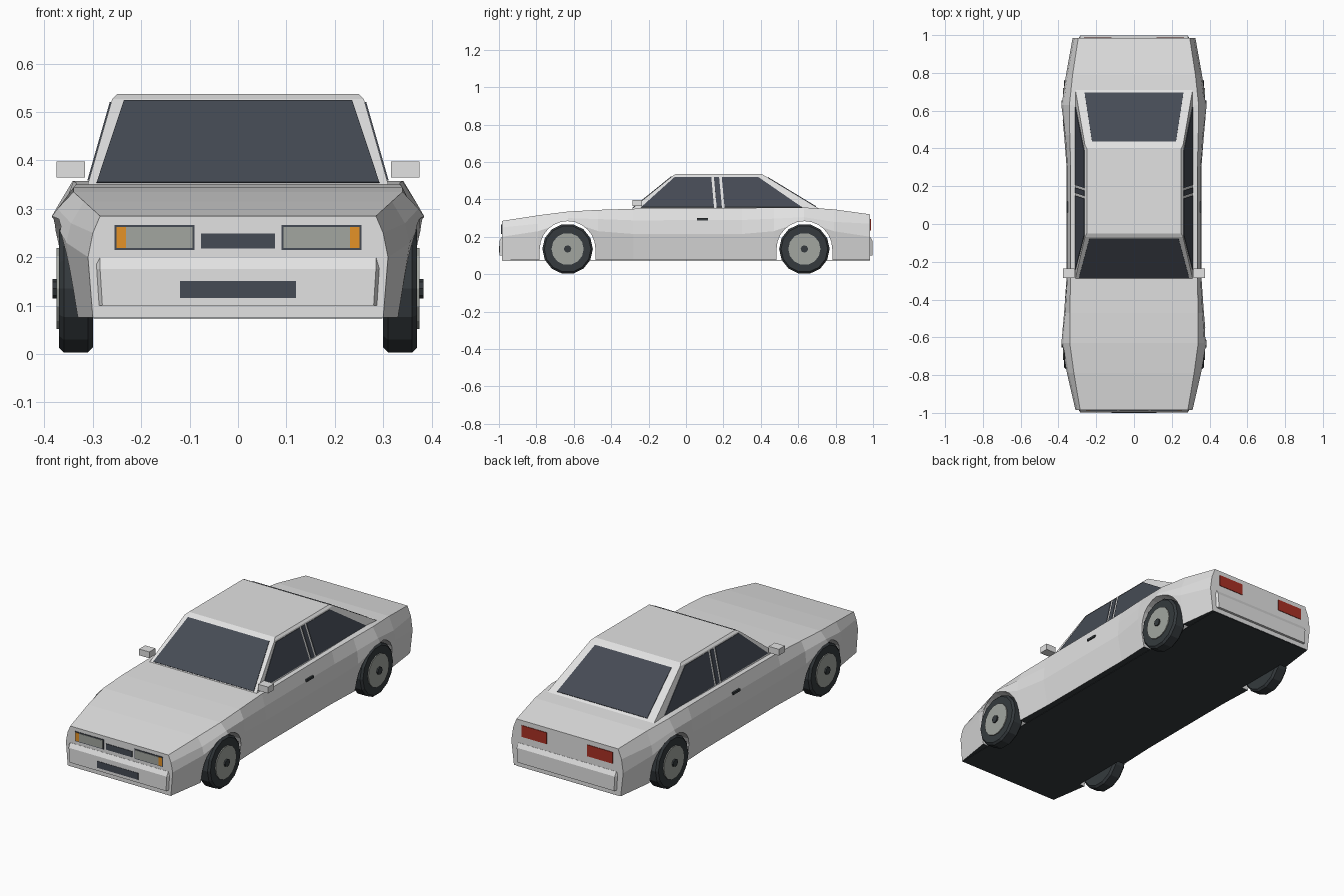
import bpy, bmesh
from math import pi, sin, cos
from mathutils import Matrix, Vector

old = bpy.data.objects.get("Cube")
if old:
    bpy.data.objects.remove(old, do_unlink=True)


def material(name, *rgb):
    mat = bpy.data.materials.new(name)
    mat.use_nodes = True
    mat.diffuse_color = (*rgb, 1)
    shader = next(n for n in mat.node_tree.nodes if n.type == "BSDF_PRINCIPLED")
    shader.inputs["Base Color"].default_value = (*rgb, 1)
    return mat


paint = material("silver white paint", .76, .76, .76)
glass = material("dark slate glass", .06, .07, .09)
rubber = material("black rubber", .035, .042, .047)
metal = material("grey metal", .36, .38, .35)
amber = material("amber lens", .78, .29, .02)
red = material("red lens", .4, .03, .018)


def finish(name, bm, *mats):
    bmesh.ops.recalc_face_normals(bm, faces=bm.faces[:])
    mesh = bpy.data.meshes.new(name)
    bm.to_mesh(mesh)
    bm.free()
    for mat in mats:
        mesh.materials.append(mat)
    obj = bpy.data.objects.new(name, mesh)
    bpy.context.collection.objects.link(obj)
    return obj


def loft(name, rings, *mats):
    """Skin a row of closed rings and cap both ends."""
    bm = bmesh.new()
    rows = [[bm.verts.new(p) for p in ring] for ring in rings]
    for a, b in zip(rows, rows[1:]):
        for i in range(len(a)):
            bm.faces.new((a[i - 1], a[i], b[i], b[i - 1]))
    bm.faces.new(rows[0])
    bm.faces.new(rows[-1])
    return finish(name, bm, *mats)


def box(name, low, high, mat):
    rings = [[(low[0], low[1], z), (high[0], low[1], z),
              (high[0], high[1], z), (low[0], high[1], z)] for z in (low[2], high[2])]
    return loft(name, rings, mat)


def plate(name, points, mat, thickness=.006):
    """Thin flat panel centred on the surface it lies on."""
    bm = bmesh.new()
    bm.faces.new([bm.verts.new(p) for p in points])
    obj = finish(name, bm, mat)
    solid = obj.modifiers.new("thickness", "SOLIDIFY")
    solid.thickness = thickness
    solid.offset = 0
    return obj


def end_plate(name, x0, x1, z0, z1, y, mat, thickness=.006):
    plate(name, [(x0, y, z0), (x1, y, z0), (x1, y, z1), (x0, y, z1)], mat, thickness)


def disc(name, radius, x0, x1, y, z, sides, mat):
    bm = bmesh.new()
    place = Matrix.Translation(((x0 + x1) / 2, y, z)) @ Matrix.Rotation(pi / 2, 4, "Y")
    bmesh.ops.create_cone(bm, cap_ends=True, segments=sides, radius1=radius,
                          radius2=radius, depth=abs(x1 - x0), matrix=place)
    return finish(name, bm, mat)


# Body shell: length, then shoulder, belt, crease (half width, height) and sill half width
sections = [
    (-.985, (.285, .285), (.30, .25), (.31, .2), .3),
    (-.79, (.318, .315), (.345, .27), (.355, .23), .33),
    (-.63, (.34, .335), (.373, .3), (.385, .284), .345),
    (-.47, (.34, .344), (.363, .295), (.37, .23), .34),
    (-.28, (.335, .35), (.352, .288), (.357, .215), .333),
    (.3, (.335, .354), (.352, .29), (.357, .215), .333),
    (.47, (.34, .357), (.363, .297), (.37, .23), .34),
    (.63, (.342, .357), (.373, .305), (.385, .284), .345),
    (.79, (.325, .347), (.352, .28), (.36, .23), .335),
    (.985, (.295, .32), (.315, .27), (.325, .2), .31),
]
sill = .075
rings = []
for y, *upper, foot in sections:
    half = [(w, y, z) for w, z in upper] + [(foot, y, sill)]
    rings.append(half + [(-x, y, z) for x, y, z in reversed(half)])
body = loft("body", rings, paint, rubber)
for face in body.data.polygons:
    if face.normal.z < -.9:
        face.material_index = 1

# Wheel arches cut through the shell
axle, hub_z = .633, .135
for y in (-axle, axle):
    arc = [(y + .149 * cos(pi * i / 12), hub_z + .149 * sin(pi * i / 12)) for i in range(13)]
    arc += [(arc[-1][0], -.1), (arc[0][0], -.1)]
    cutter = loft("arch_cutter", [[(x, *p) for p in arc] for x in (-.5, .5)], paint)
    cutter.hide_render = True
    cut = body.modifiers.new("arch", "BOOLEAN")
    cut.operation, cut.solver, cut.object = "DIFFERENCE", "EXACT", cutter
    bpy.context.view_layer.objects.active = body
    bpy.ops.object.modifier_apply(modifier=cut.name)
    bpy.data.objects.remove(cutter, do_unlink=True)

# Underside
box("floor", (-.299, -.983, sill - .002), (.299, .983, sill + .002), rubber)

# Cabin with chamfered roof edge
base_z, eave_z = .345, .527


def cabin_ring(w, front, rear, z):
    return [(-w, front, z), (w, front, z), (w, rear, z), (-w, rear, z)]


loft("cabin", [cabin_ring(.312, -.295, .72, base_z),
               cabin_ring(.26, -.07, .42, eave_z),
               cabin_ring(.25, -.05, .4, .537)], paint)


def slope(z, low, high):
    return low + (high - low) * (z - base_z) / (eave_z - base_z)


def screen(name, low_y, high_y, bottom, top):
    points = []
    for (w, z), sign in ((bottom, 1), (top, -1)):
        y = slope(z, low_y, high_y)
        points += [(-sign * w, y, z), (sign * w, y, z)]
    plate(name, points, glass)


screen("windscreen", -.295, -.07, (.292, .353), (.236, .522))
screen("rear_window", .72, .42, (.262, .36), (.222, .517))

low, high = .358, .52
side_windows = {
    "front_side_window": (-.24, .15, .135, -.06),
    "pillar_trim": (.164, .192, .177, .149),
    "rear_side_window": (.206, .62, .385, .191),
}
for side, s in (("left", 1), ("right", -1)):
    # Side glass
    for name, (a, b, c, d) in side_windows.items():
        points = [(s * slope(z, .312, .26), y, z)
                  for y, z in ((a, low), (b, low), (c, high), (d, high))]
        plate(f"{side}_{name}", points, glass)

    # Door mirror and handle
    xs = sorted((s * .316, s * .375))
    box(f"{side}_mirror", (xs[0], -.285, .365), (xs[1], -.235, .398), paint)
    xs = sorted((s * .34, s * .358))
    box(f"{side}_door_handle", (xs[0], .06, .288), (xs[1], .118, .3), rubber)

    # Lamps
    end_plate(f"{side}_headlamp_bezel", s * .09, s * .255, .215, .266, -.985, glass)
    end_plate(f"{side}_headlamp", s * .094, s * .231, .219, .262, -.987, metal)
    end_plate(f"{side}_indicator", s * .231, s * .251, .219, .262, -.987, amber)
    end_plate(f"{side}_tail_lamp", s * .118, s * .265, .235, .295, .985, red)

    # Wheels
    for end, y in (("front", -axle), ("rear", axle)):
        tag = f"{side}_{end}"
        tyre = disc(f"{tag}_tyre", hub_z, s * .3, s * .37, y, hub_z, 14, rubber)
        edge = tyre.modifiers.new("shoulder", "BEVEL")
        edge.width = .01
        edge.limit_method = "ANGLE"
        edge.angle_limit = 1
        disc(f"{tag}_rim", .086, s * .36, s * .375, y, hub_z, 14, metal)
        disc(f"{tag}_hub_cap", .02, s * .37, s * .383, y, hub_z, 8, rubber)

# Bumpers with sloping top edge
for name, s in (("front_bumper", -1), ("rear_bumper", 1)):
    loft(name, [[(-w, s * .97, z), (w, s * .97, z), (.95 * w, s * y, z), (-.95 * w, s * y, z)]
                for w, y, z in ((.295, .998, .1), (.3, .998, .176), (.3, .986, .198))], paint)

# Grilles
end_plate("upper_grille", -.076, .076, .218, .249, -.985, glass)
end_plate("lower_grille", -.12, .12, .116, .151, -.998, glass, .004)
